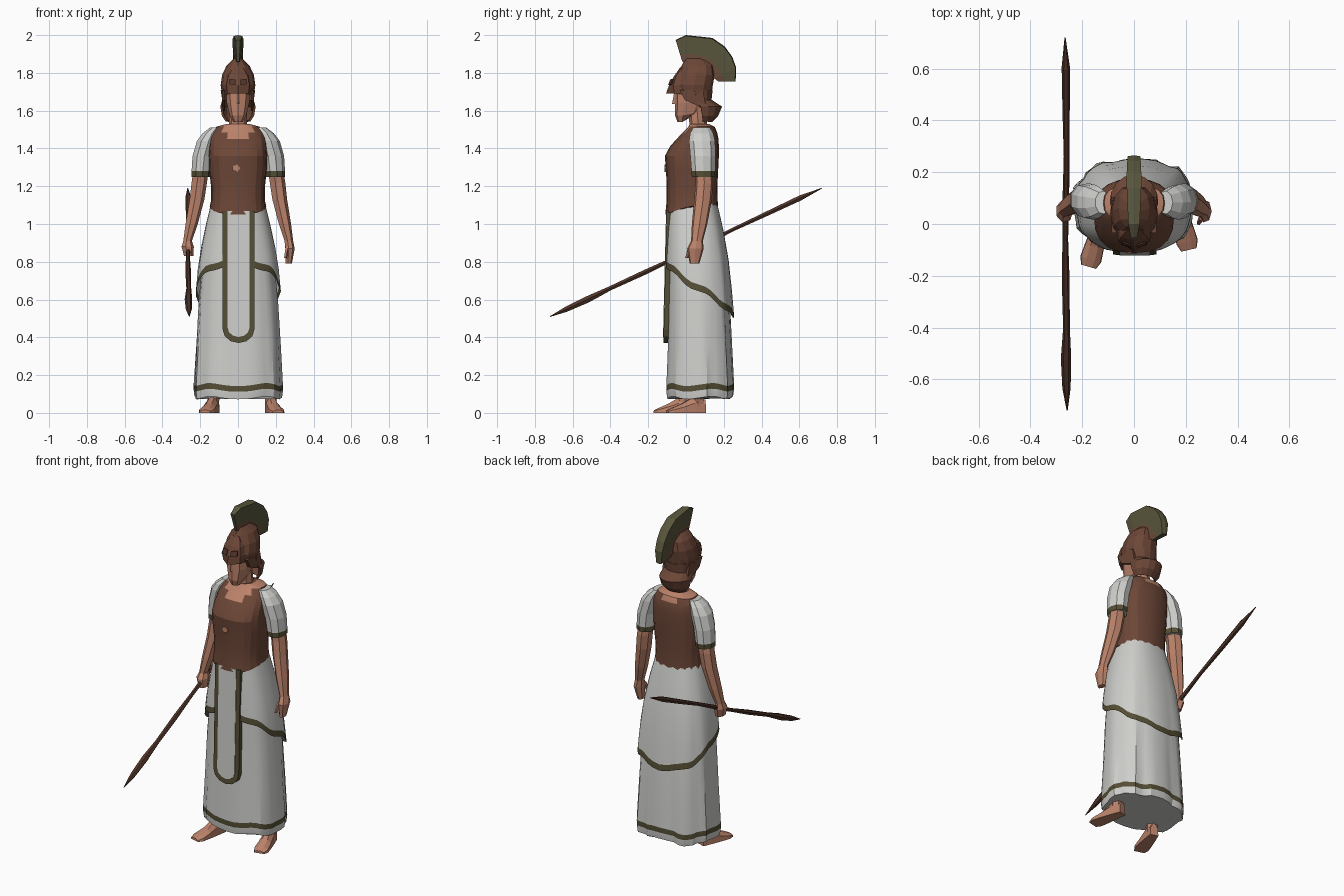
import bpy, bmesh, math, random
from mathutils import Vector

random.seed(4)
if "Cube" in bpy.data.objects:
    bpy.data.objects.remove(bpy.data.objects["Cube"])


def material(name, rgb):
    m = bpy.data.materials.new(name)
    m.use_nodes = True
    m.diffuse_color = (*rgb, 1)
    b = m.node_tree.nodes["Principled BSDF"]
    b.inputs["Base Color"].default_value = (*rgb, 1)
    b.inputs["Roughness"].default_value = 0.9
    return m


LEATHER = material("brown leather", (0.15, 0.062, 0.038))
CLOTH = material("white cloth", (0.62, 0.62, 0.60))
TRIM = material("olive trim", (0.092, 0.078, 0.036))
SKIN = material("skin", (0.50, 0.225, 0.145))
WOOD = material("dark wood", (0.082, 0.036, 0.024))
CREST = material("olive crest", (0.10, 0.092, 0.045))
BASE = material("crest base", (0.15, 0.075, 0.045))


def finish(name, bm, mats, smooth=0):
    bmesh.ops.recalc_face_normals(bm, faces=bm.faces[:])
    me = bpy.data.meshes.new(name)
    bm.to_mesh(me)
    bm.free()
    ob = bpy.data.objects.new(name, me)
    bpy.context.collection.objects.link(ob)
    for m in mats:
        me.materials.append(m)
    if smooth:
        bpy.ops.object.select_all(action='DESELECT')
        ob.select_set(True)
        bpy.context.view_layer.objects.active = ob
        bpy.ops.object.shade_smooth_by_angle(angle=math.radians(smooth))
    return ob


def loft(name, rings, mats, rule=None, closed=True, caps=(True, True), smooth=0):
    """Skin a list of rings; rule(row, column, centre) picks the material."""
    bm = bmesh.new()
    rows = [[bm.verts.new(p) for p in r] for r in rings]
    n = len(rows[0])
    for j in range(len(rows) - 1):
        for i in range(n if closed else n - 1):
            k = (i + 1) % n
            f = bm.faces.new((rows[j][i], rows[j][k], rows[j + 1][k], rows[j + 1][i]))
            if rule:
                f.material_index = rule(j, i, f.calc_center_median())
    for use, r in zip(caps, (rows[0], rows[-1])):
        if use:
            bm.faces.new(r)
    return finish(name, bm, mats, smooth)


def oval(a, z, hx, yf, yb, p=0.8):
    c, s = math.cos(a), math.sin(a)
    return Vector((math.copysign(abs(c) ** p, c) * hx,
                   (yf + yb) / 2 + math.copysign(abs(s) ** p, s) * (yb - yf) / 2, z))


def angles(n, a0=0.0, a1=2 * math.pi):
    return [a0 + (a1 - a0) * i / n for i in range(n)]


def tube(name, rows, mats, n=7, rule=None):
    """Limb from rows of (x, y, z, radius x, radius y)."""
    return loft(name, [[(x + rx * math.cos(a), y + ry * math.sin(a), z) for a in angles(n)]
                       for x, y, z, rx, ry in rows], mats, rule)


# ---- Skirt and overskirt ----
SKIRT = [(0.08, .228, -.098, .245), (0.35, .222, -.096, .24), (0.6, .208, -.094, .228),
         (0.8, .195, -.092, .212), (0.95, .17, -.09, .19), (1.12, .132, -.085, .155)]


def skirt_point(a, z, grow=0.0):
    z = min(max(z, SKIRT[0][0]), SKIRT[-1][0])
    for lo, hi in zip(SKIRT, SKIRT[1:]):
        if z <= hi[0]:
            break
    t = (z - lo[0]) / (hi[0] - lo[0])
    hx, yf, yb = (lo[k] + (hi[k] - lo[k]) * t for k in (1, 2, 3))
    down = (1.12 - z) * (0.65 + 0.35 * math.sin(a))
    fold = 1 + down * (0.035 * math.sin(9 * a + 1) + 0.025 * math.sin(16 * a + 2 * z))
    p = oval(a, z, hx + grow, yf - grow, yb + grow)
    return Vector((p.x * fold, 0.07 + (p.y - 0.07) * fold, z))


N = 44
rings = []
for z in (0.08, 0.12, 0.15, 0.35, 0.6, 0.9):
    wave = 0.008 if z < 0.16 else 0
    rings.append([skirt_point(a, z, 0.006 if 0.1 < z < 0.16 else 0)
                  + Vector((0, 0, wave * math.sin(5 * a))) for a in angles(N)])
loft("skirt", rings, [CLOTH, TRIM], lambda j, i, c: int(j == 1), smooth=28)

rings = []
for t in (0, 0.07, 0.25, 0.5, 0.75, 1):
    ring = []
    for a in angles(N):
        edge = 0.645 - 0.135 * math.sin(a) + 0.008 * math.sin(7 * a)
        z = edge + (0.036 if t == 0.07 else (1.12 - edge) * t)
        ring.append(skirt_point(a, z, 0.008 + 0.010 * (1 - t)))
    rings.append(ring)
loft("overskirt", rings, [CLOTH, TRIM], lambda j, i, c: int(j == 0),
     caps=(False, True), smooth=28)


# ---- Apron panel with a border ----
def panel(name, half, bottom, front, thick, mat):
    pts = [(half, 1.07)] + [(half * math.cos(a), bottom + half * (1 - math.sin(a)))
                            for a in angles(7, 0, math.pi * 7 / 6)] + [(-half, 1.07)]
    # the arc hangs downward at the bottom of the strip
    pts = [(x, z if k in (0, len(pts) - 1) else bottom + half * 0.85
            - half * 0.85 * math.sin(math.pi * (k - 1) / (len(pts) - 3)))
           for k, (x, z) in enumerate(pts)]
    rings = [[(x + 0.003, front + d + 0.016 * (z - 0.4) / 0.65, z) for x, z in pts]
             for d in (0, thick)]
    loft(name, rings, [mat])


panel("apron_border", 0.084, 0.37, -0.119, 0.026, TRIM)
panel("apron", 0.058, 0.402, -0.122, 0.008, CLOTH)

# ---- Cuirass with a skin neckline ----
TORSO = [(1.065, .15, -.11, .172), (1.12, .143, -.103, .168), (1.2, .143, -.102, .166),
         (1.28, .152, -.106, .17), (1.36, .155, -.112, .174), (1.41, .152, -.085, .174),
         (1.45, .148, -.05, .172), (1.485, .138, -.016, .165), (1.515, .115, .012, .152),
         (1.53, .06, .02, .12)]
rings = []
for j, (z, hx, yf, yb) in enumerate(TORSO):
    rings.append([oval(a, z + (0.03 - 0.045 * abs(math.sin(a)) if j == 0 else 0), hx, yf, yb)
                  for a in angles(20)])


def neckline(j, i, c):
    drop = 0.095 if c.y < 0.07 else 0.035
    return int((c.x / 0.088) ** 2 + ((c.z - 1.53) / drop) ** 2 < 1)


loft("cuirass", rings, [LEATHER, SKIN], neckline, smooth=18)

# small chest medallion
loft("medallion", [[(0.022 * math.cos(a) - 0.01, y, 1.295 + 0.02 * math.sin(a))
                    for a in angles(5)] for y in (-0.106, -0.113)], [SKIN])

# ---- Arms and sleeves ----
for side, s in (("left", 1), ("right", -1)):
    tube(side + "_sleeve",
         [(s * x, y, z, rx, ry) for x, y, z, rx, ry in (
             (.197, .092, 1.25, .052, .062), (.196, .092, 1.28, .053, .064),
             (.188, .09, 1.36, .056, .068), (.165, .085, 1.44, .056, .07),
             (.145, .083, 1.48, .045, .062), (.12, .083, 1.51, .03, .045))],
         [CLOTH, TRIM], 9, lambda j, i, c: int(j == 0))
    arm = [(.19, .09, 1.34, .042, .045), (.207, .097, 1.22, .043, .048),
           (.219, .09, 1.13, .041, .048), (.247, .072, 1.0, .034, .042),
           (.268, .058, .91, .024, .032)]
    if s > 0:
        arm += [(.274, .05, .87, .026, .045), (.268, .045, .79, .017, .026)]
    else:
        arm += [(.268, .05, .88, .034, .045), (.262, .045, .83, .026, .036)]
    tube(side + "_arm", [(s * x, y, z, rx, ry) for x, y, z, rx, ry in arm], [SKIN])
# thumb of the free hand
tube("left_thumb", [(.262, .025, .88, .012, .014), (.25, .005, .82, .008, .01)], [SKIN], 5)

# ---- Feet: heel to toe sections, then the ankle ----
for side, heel, toe in (("left", (.165, .1), (.212, -.1)), ("right", (-.12, .03), (-.175, -.165))):
    h, d = Vector((*heel, 0)), Vector((*toe, 0)) - Vector((*heel, 0))
    across = Vector((-d.y, d.x, 0)).normalized()
    rings = []
    for t, w, top in ((0, .024, .07), (.3, .032, .085), (.6, .038, .05),
                      (.85, .042, .028), (1, .03, .014)):
        c = h + d * t
        rings.append([c + across * (w * k) + Vector((0, 0, z)) for k, z in
                      ((-1, 0), (1, 0), (.95, top * .6), (.4, top), (-.4, top), (-.95, top * .6))])
    loft(side + "_foot", rings, [SKIN])
    a = h + d * 0.18
    tube(side + "_ankle", [(a.x, a.y, .03, .03, .034), (a.x, a.y, .14, .032, .038)], [SKIN], 6)

# ---- Head ----
tube("neck", [(0, .075, 1.47, .062, .055), (0, .065, 1.53, .048, .047),
              (0, .055, 1.64, .046, .045)], [SKIN], 8)
loft("face", [[oval(a, z + (lift if math.sin(a) > 0 else 0), hx, yf, yb)
               for a in angles(10, math.pi / 10, 2.1 * math.pi)]
              for z, hx, yf, yb, lift in ((1.54, .026, -.045, .04, .03),
                                          (1.575, .046, -.058, .08, .01),
                                          (1.64, .062, -.058, .11, 0),
                                          (1.74, .066, -.058, .12, 0))], [SKIN])
loft("nose", [[(-.014, -.05, z), (.014, -.05, z), (0, y, z)]
              for z, y in ((1.635, -.074), (1.70, -.062))], [SKIN])

# ---- Helmet ----
loft("helmet", [[oval(a, z, hx, yf, yb, 0.9) for a in angles(12)] for z, hx, yf, yb in (
    (1.685, .084, -.05, .135), (1.735, .092, -.062, .142), (1.79, .084, -.045, .152),
    (1.84, .06, -.022, .145), (1.875, .022, -.005, .1))], [LEATHER])
# pointed visor
loft("visor", [[(-w, y0, z), (w, y0, z), (w * .8, y1, z), (0, y2, z), (-w * .8, y1, z)]
               for z, w, y0, y1, y2 in ((1.69, .07, .02, -.062, -.106),
                                        (1.735, .075, .02, -.068, -.09),
                                        (1.785, .064, .02, -.052, -.062),
                                        (1.83, .03, .03, -.02, -.03))], [LEATHER])
for side, s in (("left", 1), ("right", -1)):
    # eye opening
    loft(side + "_eye_hole", [[(s * x, y + d, z) for x, y, z in (
        (.012, -.089, 1.735), (.05, -.074, 1.74), (.046, -.066, 1.768), (.012, -.078, 1.765))]
        for d in (0, -.006)], [WOOD])
    # cheek guard
    loft(side + "_cheek_guard", [[(s * x, y, z) for y, z in (
        (-.035, 1.71), (.09, 1.71), (.11, 1.60), (.065, 1.625), (-.005, 1.655))]
        for x in (.068, .086)], [LEATHER])
# flared neck guard
guard = loft("neck_guard", [[oval(a, z, hx, yf, yb, 1)
                             for a in angles(9, -0.1, math.pi * 9 / 8 + 0.1)]
                            for z, hx, yf, yb in ((1.71, .086, -.03, .135), (1.655, .078, -.01, .13),
                                                  (1.62, .088, -.01, .185), (1.575, .08, .02, .165),
                                                  (1.545, .06, .05, .135))],
             [LEATHER], closed=False, caps=(False, False))
mod = guard.modifiers.new("thickness", 'SOLIDIFY')
mod.thickness, mod.offset = 0.012, 0

# crest fan: stations of (base y, base z, rim y, rim z, half width)
rings = []
for by, bz, ry, rz, w in ((-.02, 1.86, -.055, 1.975, .012), (.01, 1.85, 0, 2.0, .022),
                          (.08, 1.83, .14, 1.985, .028), (.11, 1.81, .205, 1.94, .028),
                          (.13, 1.79, .245, 1.885, .026), (.15, 1.77, .265, 1.83, .024),
                          (.17, 1.755, .263, 1.755, .016)):
    def at(t):
        return by + (ry - by) * t, bz + (rz - bz) * t
    rings.append([(k * w, *at(t)) for k, t in ((-.55, 0), (.55, 0), (.75, .35), (1, .97),
                                               (0, 1), (-1, .97), (-.75, .35))])
loft("crest", rings, [CREST, BASE], lambda j, i, c: int(i in (0, 1, 6)))

# ---- Spear: a slightly crooked shaft with a leaf blade ----
rings = []
for t, r in ((0, .002), (.06, .016), (.14, .02), (.22, .013), (.35, .015), (.46, .011),
             (.56, .013), (.68, .011), (.8, .014), (.92, .016), (1, .002)):
    wob = 0 if t in (0, 1) else random.uniform(-.004, .004)
    x, y, z = -.258 - .008 * t + wob, -.72 + 1.44 * t, .51 + .68 * t + wob
    rings.append([(x + r * math.cos(a), y - .42 * r * math.sin(a), z + .9 * r * math.sin(a))
                  for a in angles(6)])
loft("spear", rings, [WOOD])
